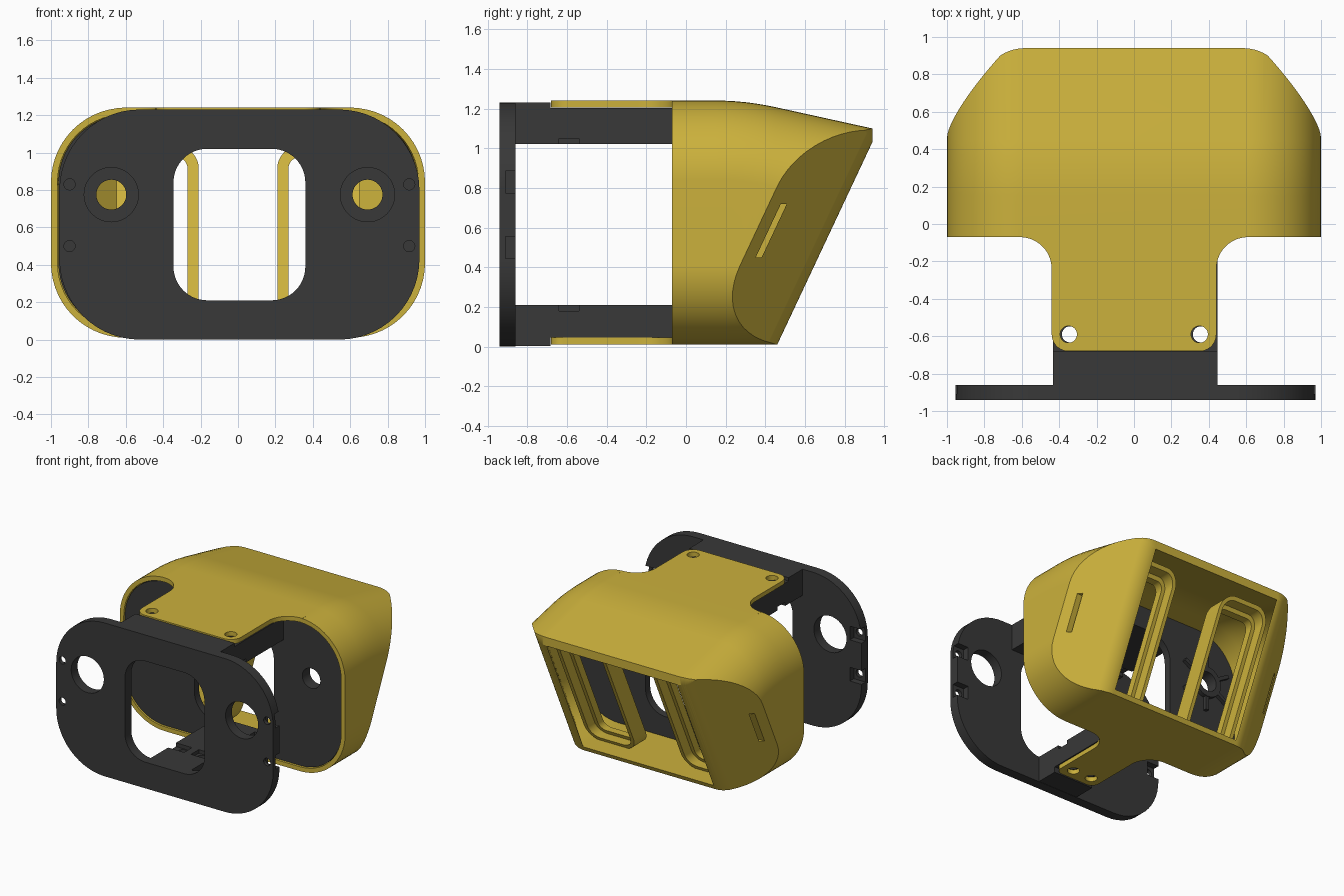
import bpy, bmesh
from math import sin, cos, pi, radians
from mathutils import Vector

if "Cube" in bpy.data.objects:
    bpy.data.objects.remove(bpy.data.objects["Cube"])

K = 0.47      # lean of the slanted rear opening
CX = 0.0075   # bracket sits slightly off centre

# Extrusion frames: (u, v) is the profile, w the depth
XZ = lambda u, v, w: (u, w, v)
XY = lambda u, v, w: (u, v, w)
LEAN = lambda u, v, w: (u, v + K * w, w)        # profile (x, y), leaning with z
LEAN_XZ = lambda u, v, w: (u, w + K * v, v)     # profile (x, z), leaning with z


def material(name, color):
    m = bpy.data.materials.new(name)
    m.diffuse_color = (*color, 1)
    m.use_nodes = True
    m.node_tree.nodes["Principled BSDF"].inputs["Base Color"].default_value = m.diffuse_color
    return m


YELLOW = material("yellow", (0.60, 0.44, 0.045))
DARK = material("dark", (0.04, 0.04, 0.04))


def rounded(pts, radii, n=14):
    """Round the corners of a polygon."""
    if not isinstance(radii, (list, tuple)):
        radii = [radii] * len(pts)
    out = []
    for i, r in enumerate(radii):
        p = Vector(pts[i])
        if r <= 0:
            out.append(tuple(p))
            continue
        a = (Vector(pts[i - 1]) - p).normalized()
        b = (Vector(pts[(i + 1) % len(pts)]) - p).normalized()
        half = a.angle(b) / 2
        c = p + (a + b).normalized() * (r / sin(half))
        t = r * cos(half) / sin(half)
        v0, v1 = p + a * t - c, p + b * t - c
        phi = v0.angle(v1)
        for k in range(n + 1):
            s = k / n
            out.append(tuple(c + (v0 * sin((1 - s) * phi) + v1 * sin(s * phi)) / sin(phi)))
    return out


def rect(x0, x1, z0, z1, r=0):
    return rounded([(x0, z0), (x1, z0), (x1, z1), (x0, z1)], r)


def circle(x, y, r, n=32):
    return [(x + r * cos(2 * pi * i / n), y + r * sin(2 * pi * i / n)) for i in range(n)]


def loft(name, sections):
    bm = bmesh.new()
    loops = [[bm.verts.new(p) for p in sec] for sec in sections]
    bm.faces.new(loops[0])
    bm.faces.new(loops[-1])
    n = len(loops[0])
    for lo, hi in zip(loops, loops[1:]):
        for i in range(n):
            j = (i + 1) % n
            bm.faces.new((lo[i], lo[j], hi[j], hi[i]))
    bmesh.ops.recalc_face_normals(bm, faces=bm.faces)
    me = bpy.data.meshes.new(name)
    bm.to_mesh(me)
    bm.free()
    ob = bpy.data.objects.new(name, me)
    bpy.context.collection.objects.link(ob)
    return ob


def prism(name, pts, frame, w0, w1):
    return loft(name, [[frame(u, v, w) for u, v in pts] for w in (w0, w1)])


def apply(ob, other, op):
    m = ob.modifiers.new("bool", 'BOOLEAN')
    m.operation, m.solver, m.object = op, 'EXACT', other
    bpy.context.view_layer.objects.active = ob
    bpy.ops.object.modifier_apply(modifier=m.name)
    bpy.data.objects.remove(other)


def cut(ob, *args):
    apply(ob, prism("cutter", *args), 'DIFFERENCE')


def add(ob, *args):
    apply(ob, prism("piece", *args), 'UNION')


def finish(ob, mat):
    ob.data.materials.clear()
    ob.data.materials.append(mat)
    for p in ob.data.polygons:
        p.material_index = 0
    bpy.ops.object.select_all(action='DESELECT')
    ob.select_set(True)
    bpy.context.view_layer.objects.active = ob
    bpy.ops.object.shade_smooth_by_angle(angle=radians(25))
    w = ob.modifiers.new("normals", 'WEIGHTED_NORMAL')
    w.keep_sharp = True


def drop(y):
    """How far the roof has fallen at depth y."""
    s = min(max(y - 0.15, 0), 0.3)
    return 0.367 * s * s + 0.22 * max(y - 0.45, 0)


def hood_solid(name, off, y0, facet, back, r, fall):
    """Rounded tube with a falling roof, trimmed by leaning side facets."""
    ys = [y0] + [0.15 + 0.05 * i for i in range(7)] + [1.3]
    ob = loft(name, [[(x, y, z) for x, z in rect(-1 + off, 1 - off, 0.01 + off,
                      1.24 - off - fall * drop(y), 0.4 - off)] for y in ys])
    xb = 1 - facet - 0.926 * (back - 0.08)
    tf = 0.08 - (0.1 + facet) / 0.926
    sides = rounded([(-1.1, -1.5), (1.1, -1.5), (1.1, tf), (xb, back), (-xb, back), (-1.1, tf)],
                    [0, 0, 0, r, r, 0])
    apply(ob, prism("sides", sides, LEAN, -0.5, 1.8), 'INTERSECT')
    return ob


# Hood shell, with the rounded tip trimmed from above
hood = hood_solid("hood", 0, -0.07, 0, 0.455, 0.16, 1)
tip = rounded([(-1.1, -1), (1.1, -1), (1.1, 0.40), (0.705, 0.94), (-0.705, 0.94), (-1.1, 0.40)],
              [0, 0, 0, 0.24, 0.24, 0])
apply(hood, prism("tip", tip, XY, -0.5, 1.8), 'INTERSECT')
apply(hood, hood_solid("hood_cavity", 0.035, -0.3, 0.075, 0.6, 0, 1.25), 'DIFFERENCE')


def tab(half, r_end):
    """Mounting tab outline with filleted root."""
    w = half + 0.18
    return rounded([(-w, -0.03), (-w, -0.07), (-half, -0.07), (-half, -0.68),
                    (half, -0.68), (half, -0.07), (w, -0.07), (w, -0.03)],
                   [0, 0, 0.17, r_end, r_end, 0.17, 0, 0])


# Wide tab above, narrow tab below
add(hood, tab(0.44, 0.09), XY, 1.205, 1.24)
add(hood, tab(0.18, 0.06), XY, 0.01, 0.045)
for s in (-1, 1):
    cut(hood, circle(s * 0.35, -0.59, 0.045), XY, 1.1, 1.4)
    cut(hood, circle(s * 0.085, -0.59, 0.045), XY, -0.1, 0.1)
    # Side slots
    xa, xb = sorted((s * 0.75, s * 1.1))
    cut(hood, rect(xa, xb, 0.14, 0.17), LEAN, 0.45, 0.72)
finish(hood, YELLOW)

# Lens frames inside the rear opening
for s, side in ((-1, "left"), (1, "right")):
    def ring_pts(d):
        a, b = s * (0.21 + d), s * (0.65 - d)
        return rect(min(a, b), max(a, b), 0.04 + d, 1.035 - d, 0.12 - d)
    frame = prism(side + "_lens_frame", ring_pts(0), LEAN_XZ, 0.135, 0.29)
    cut(frame, ring_pts(0.03), LEAN_XZ, 0.20, 0.6)
    cut(frame, ring_pts(0.06), LEAN_XZ, 0.0, 0.6)
    finish(frame, YELLOW)

# Dark bracket: front plate, wide top arm, narrow bottom arm, inner plate
bracket = prism("bracket", rect(-0.9625 + CX, 0.9625 + CX, 0, 1.23, 0.43), XZ, -0.94, -0.86)
for w, z0, z1, e0, e1 in ((0.44, 1.02, 1.203, 1.02, 1.23), (0.18, 0.047, 0.21, 0.002, 0.21)):
    add(bracket, rect(-w + CX, w + CX, z0, z1), XZ, -0.88, -0.03)
    add(bracket, rect(-w + CX, w + CX, e0, e1), XZ, -0.88, -0.682)
add(bracket, rect(-0.96, 0.96, 0.05, 1.2, 0.36), XZ, -0.06, 0.0)

# Window and round openings
cut(bracket, rect(-0.3525 + CX, 0.3525 + CX, 0.21, 1.02, 0.18), XZ, -1.0, -0.85)
cut(bracket, rect(-0.3525 + CX, 0.3525 + CX, 0.21, 1.02, 0.18), XZ, -0.08, 0.1)
for s in (-1, 1):
    hx = s * 0.685 + CX
    add(bracket, circle(hx, 0.775, 0.125), XZ, -0.02, 0.035)
    cut(bracket, circle(hx, 0.775, 0.145, 48), XZ, -1.0, -0.8)
    cut(bracket, circle(hx, 0.775, 0.08, 40), XZ, -0.1, 0.1)
    # Screw holes and nut pockets in the arms
    for hole, lo, hi, za, zb in ((0.35, 0.29, 0.5, 1.0, 1.05), (0.085, 0.03, 0.25, 0.18, 0.24)):
        cut(bracket, circle(s * hole + CX, -0.59, 0.043), XY, za - 0.2, zb + 0.2)
        xa, xb = sorted((s * lo, s * hi))
        cut(bracket, rect(xa, xb, -0.64, -0.54), XY, za, zb)
    # Small holes and nut slots at the plate edges
    for z in (0.5, 0.83):
        cut(bracket, circle(s * 0.908 + CX, z, 0.03, 20), XZ, -1.0, -0.8)
        xc, xd = sorted((s * 0.86 + CX, s * 1.05))
        cut(bracket, rect(xc, xd, z - 0.055, z + 0.055), XZ, -0.91, -0.8)
finish(bracket, DARK)

# Radial ribs around the inner round holes
for s, side in ((-1, "left"), (1, "right")):
    for i in range(6):
        a = pi / 6 + i * pi / 3
        d, n = Vector((cos(a), sin(a))), Vector((-sin(a), cos(a))) * 0.014
        c = Vector((s * 0.685 + CX, 0.775))
        p, q = c + d * 0.11, c + d * 0.235
        rib = prism(f"{side}_rib_{i + 1}", [tuple(v) for v in (p - n, q - n, q + n, p + n)],
                    XZ, -0.01, 0.03)
        finish(rib, DARK)
